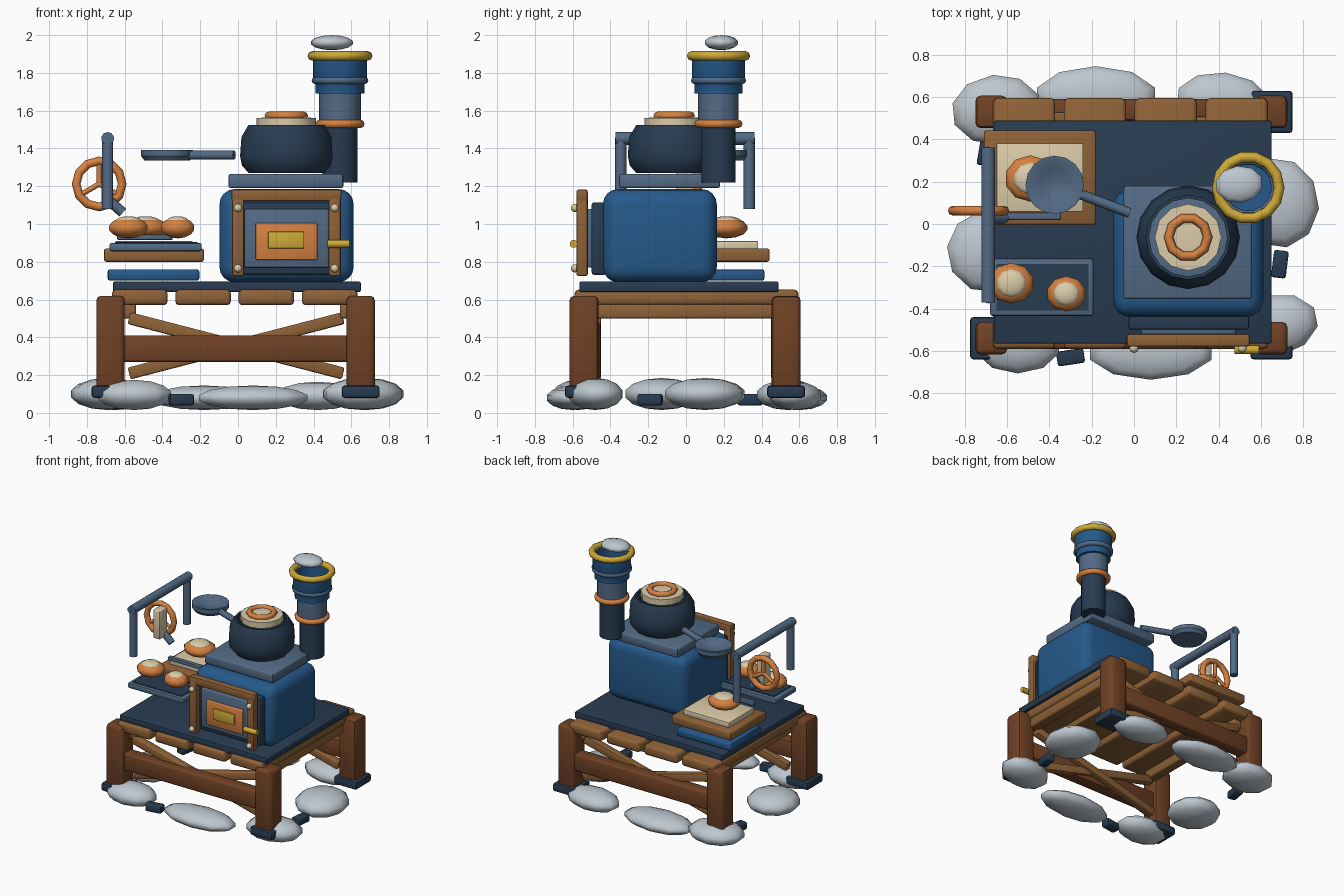
import bpy, bmesh, math
from mathutils import Vector, Matrix

if "Cube" in bpy.data.objects:
    bpy.data.objects.remove(bpy.data.objects["Cube"])


def material(name, r, g, b):
    col = tuple((c / 255) ** 2.2 for c in (r, g, b)) + (1,)
    m = bpy.data.materials.new(name)
    m.use_nodes = True
    m.diffuse_color = col
    m.node_tree.nodes["Principled BSDF"].inputs["Base Color"].default_value = col
    return m


DARK_WOOD = material("dark wood", 112, 68, 42)
WOOD = material("light wood", 142, 98, 58)
NAVY = material("navy iron", 44, 62, 82)
BLUE = material("blue enamel", 42, 90, 138)
SLATE = material("slate metal", 84, 106, 132)
STONE = material("pale stone", 188, 198, 206)
ORANGE = material("copper orange", 212, 128, 66)
YELLOW = material("brass yellow", 205, 168, 58)
CREAM = material("cream", 218, 202, 168)


def finish(bm, name, mat, angle=35):
    bmesh.ops.recalc_face_normals(bm, faces=bm.faces)
    me = bpy.data.meshes.new(name)
    bm.to_mesh(me)
    bm.free()
    me.materials.append(mat)
    ob = bpy.data.objects.new(name, me)
    bpy.context.collection.objects.link(ob)
    bpy.ops.object.select_all(action='DESELECT')
    ob.select_set(True)
    bpy.context.view_layer.objects.active = ob
    bpy.ops.object.shade_smooth_by_angle(angle=math.radians(angle))
    return ob


def box(name, mat, x, y, z, bevel=0.012, seg=2, rot=0):
    """Bevelled box from (min, max) ranges, turned about its own z axis."""
    size = [r[1] - r[0] for r in (x, y, z)]
    mid = [(r[0] + r[1]) / 2 for r in (x, y, z)]
    bm = bmesh.new()
    bmesh.ops.create_cube(bm, size=1)
    bmesh.ops.scale(bm, vec=size, verts=bm.verts)
    if bevel:
        bmesh.ops.bevel(bm, geom=bm.edges[:], offset=bevel, segments=seg,
                        profile=0.5, affect='EDGES')
    bm.transform(Matrix.Translation(mid) @ Matrix.Rotation(rot, 4, 'Z'))
    return finish(bm, name, mat, 45)


def rod(name, mat, a, b, radius, sides=10):
    a, b = Vector(a), Vector(b)
    bm = bmesh.new()
    bmesh.ops.create_cone(bm, cap_ends=True, segments=sides, radius1=radius,
                          radius2=radius, depth=(b - a).length)
    turn = (b - a).to_track_quat('Z', 'Y').to_matrix().to_4x4()
    bm.transform(Matrix.Translation((a + b) / 2) @ turn)
    return finish(bm, name, mat, 50)


def lathe(name, mat, x, y, profile, sides=14):
    """Revolve (radius, height) points; zero radii close the ends."""
    bm = bmesh.new()
    vs = [bm.verts.new((r, 0, z)) for r, z in profile]
    es = [bm.edges.new(p) for p in zip(vs, vs[1:])]
    bmesh.ops.spin(bm, geom=vs + es, cent=(0, 0, 0), axis=(0, 0, 1),
                   angle=math.tau, steps=sides, use_duplicate=False)
    bmesh.ops.remove_doubles(bm, verts=bm.verts, dist=0.0005)
    bm.transform(Matrix.Translation((x, y, 0)))
    return finish(bm, name, mat)


def ring(name, mat, centre, major, minor, upright=False, sides=14):
    bpy.ops.mesh.primitive_torus_add(
        location=centre, rotation=(math.pi / 2 if upright else 0, 0, 0),
        major_radius=major, minor_radius=minor, major_segments=sides, minor_segments=8)
    ob = bpy.context.object
    ob.name = name
    ob.data.materials.append(mat)
    bpy.ops.object.shade_smooth_by_angle(angle=math.radians(50))


def blob(name, mat, centre, radii, turn=0, u=10, v=7):
    bm = bmesh.new()
    bmesh.ops.create_uvsphere(bm, u_segments=u, v_segments=v, radius=1)
    bmesh.ops.scale(bm, vec=radii, verts=bm.verts)
    bm.transform(Matrix.Translation(centre) @ Matrix.Rotation(turn, 4, 'Z'))
    return finish(bm, name, mat, 60)


# Stone ring on the ground: x, y, half length, half width, half height, turn
for i, (x, y, rx, ry, rz, t) in enumerate([
        (-.65, .54, .22, .17, .08, .1), (-.18, .6, .3, .15, .065, 0),
        (.42, .58, .23, .14, .075, -.1), (.68, .1, .2, .22, .085, .2),
        (.66, -.48, .22, .15, .085, .2), (.08, -.6, .31, .14, .065, 0),
        (-.55, -.57, .21, .14, .08, 0), (-.69, -.13, .2, .2, .085, .2)]):
    blob(f"base_stone_{i + 1}", STONE, (x, y, .015 + rz), (rx, ry, rz), t)

# Iron clips between the stones
for i, (x, y, t) in enumerate([(-.3, -.63, .15), (.69, -.19, 1.45), (-.7, .34, 1.4)]):
    box(f"base_clip_{i + 1}", NAVY, (x - .065, x + .065), (y - .035, y + .035),
        (.04, .1), rot=t)

# Legs with iron feet
for side, x in (("right", -.675), ("left", .65)):
    for end, y in (("front", -.54), ("back", .53)):
        box(f"{end}_{side}_leg", DARK_WOOD, (x - .075, x + .075),
            (y - .077, y + .077), (.1, .62), .025)
        box(f"{end}_{side}_foot", NAVY, (x - .1, x + .1),
            (y - .1, y + .1), (.08, .145), .015)
    s = math.copysign(.58, x)
    box(f"{side}_side_rail", WOOD, (s - .04, s + .04), (-.52, .52), (.5, .58))

# Front and back stretchers with crossed braces
for end, s in (("front", -1), ("back", 1)):
    y = .54 * s
    box(f"{end}_stretcher", DARK_WOOD, (-.65, .63), (y - .05, y + .05), (.27, .41), .015)
    for d in (-1, 1):
        brace = box(f"{end}_brace_{'down' if d < 0 else 'up'}", WOOD,
                    (-.585, .585), (-.03, .03), (-.032, .032), .01)
        brace.rotation_euler = (0, math.radians(14.5) * d, 0)
        brace.location = (-.01, (.49 + .01 * d) * s, .355)

# Deck planks and iron top plate
for i in range(4):
    x = -.52 + i * .335
    box(f"deck_plank_{i + 1}", WOOD, (x - .147, x + .147), (-.59, .595), (.57, .652), .02)
box("deck_plate", NAVY, (-.662, .65), (-.565, .49), (.64, .695), .008)

# Stove body and hot plate
box("stove_body", BLUE, (-.098, .612), (-.44, .163), (.692, 1.185), .08, 4)
box("hot_plate", SLATE, (-.05, .558), (-.355, .18), (1.19, 1.265), .012)

# Oven door, layered outwards
box("door_back", NAVY, (-.027, .545), (-.5, -.42), (.73, 1.115), .015)
box("door_panel", SLATE, (.035, .48), (-.522, -.48), (.77, 1.08), .008)
box("door_copper_panel", ORANGE, (.093, .42), (-.54, -.51), (.81, 1.005), .006)
box("door_window", YELLOW, (.16, .35), (-.552, -.53), (.87, .96), .006)
box("door_top_bar", WOOD, (-.035, .547), (-.58, -.52), (1.12, 1.183), .012)
for side, x in (("right", 0), ("left", .512)):
    box(f"door_{side}_stile", WOOD, (x - .032, x + .032), (-.58, -.52), (.725, 1.18), .01)
    for z in (.765, 1.085):
        blob(f"door_{side}_rivet", CREAM, (x, -.588, z), (.022, .022, .022), 0, 8, 6)
rod("door_handle", YELLOW, (.475, -.595, .895), (.59, -.595, .895), .021)

# Cooking pot, open at the rim, with a smaller lid
lathe("pot", NAVY, .256, -.063, [(.2, 1.27), (.235, 1.31), (.245, 1.36),
                                (.238, 1.46), (.2, 1.525), (.185, 1.525)], 16)
lathe("pot_lid", CREAM, .256, -.063, [(0, 1.51), (.158, 1.515), (.158, 1.562), (0, 1.565)], 12)
ring("lid_ring", ORANGE, (.256, -.063, 1.573), .093, .022, sides=10)
lathe("lid_knob", CREAM, .256, -.063, [(0, 1.55), (.07, 1.55), (.07, 1.575), (0, 1.58)], 10)

# Chimney, from the bottom up
cx, cy = .54, .172
lathe("chimney_pipe", NAVY, cx, cy, [(0, 1.22), (.092, 1.22), (.092, 1.53), (0, 1.53)])
ring("chimney_copper_ring", ORANGE, (cx, cy, 1.53), .108, .022)
lathe("chimney_sleeve", SLATE, cx, cy, [(.09, 1.54), (.11, 1.54), (.11, 1.7), (0, 1.7)])
lathe("chimney_cap", BLUE, cx, cy, [(.1, 1.69), (.13, 1.69), (.13, 1.74), (.143, 1.77),
                                   (.143, 1.88), (.125, 1.88), (.12, 1.72), (0, 1.72)])
ring("chimney_band", SLATE, (cx, cy, 1.76), .13, .02)
ring("chimney_brass_rim", YELLOW, (cx, cy, 1.89), .147, .025)
blob("smoke_puff", STONE, (.497, .187, 1.96), (.117, .09, .04), .1)

# Side counter: blue slab, board and cream tile
box("blue_slab", BLUE, (-.69, -.205), (.03, .415), (.7, .76), .012)
box("serving_board", WOOD, (-.71, -.18), (-.005, .443), (.8, .87), .012)
box("serving_tile", CREAM, (-.65, -.24), (.058, .382), (.865, .91), .006)
box("serving_knife", SLATE, (-.64, -.345), (.018, .055), (.915, .945), .008)

# Raised front tray
box("tray", SLATE, (-.68, -.192), (-.435, -.163), (.855, .9), .012)
box("tray_inset", NAVY, (-.65, -.215), (-.41, -.19), (.89, .906), 0)

# Three copper dishes with cream fillings
for i, (x, y, r) in enumerate([(-.58, -.28, .11), (-.32, -.33, .095), (-.49, .215, .125)]):
    blob(f"dish_{i + 1}", ORANGE, (x, y, .98), (r, r * .9, .056))
    blob(f"dish_filling_{i + 1}", CREAM, (x, y, 1.015), (r * .66, r * .62, .026))

# Ladle over the counter
lathe("ladle_bowl", SLATE, -.375, .185, [(0, 1.335), (.12, 1.335), (.138, 1.36), (.138, 1.392),
                                        (.12, 1.392), (.07, 1.362), (0, 1.35)], 16)
rod("ladle_handle", SLATE, (-.27, .147, 1.365), (-.02, .052, 1.365), .024, 8)

# Overhead rail on the right side
for end, y in (("front", -.345), ("back", .335)):
    rod(f"rail_{end}_post", SLATE, (-.69, y, 1.08), (-.69, y, 1.455), .031)
rod("rail_bar", SLATE, (-.69, -.372, 1.453), (-.69, .362, 1.453), .034)

# Hand wheel with its mount and lever
wheel = Vector((-.735, .063, 1.212))
ring("wheel_rim", ORANGE, wheel, .122, .023, True, 12)
for i in range(3):
    a = math.radians(90 + 120 * i)
    rod(f"wheel_spoke_{i + 1}", ORANGE, wheel,
        wheel + Vector((math.cos(a), 0, math.sin(a))) * .122, .014, 8)
box("wheel_mount", CREAM, (-.722, -.662), (-.05, .045), (1.1, 1.33), .008)
rod("wheel_lever", SLATE, (-.69, .03, 1.13), (-.61, .03, 1.06), .027, 8)
